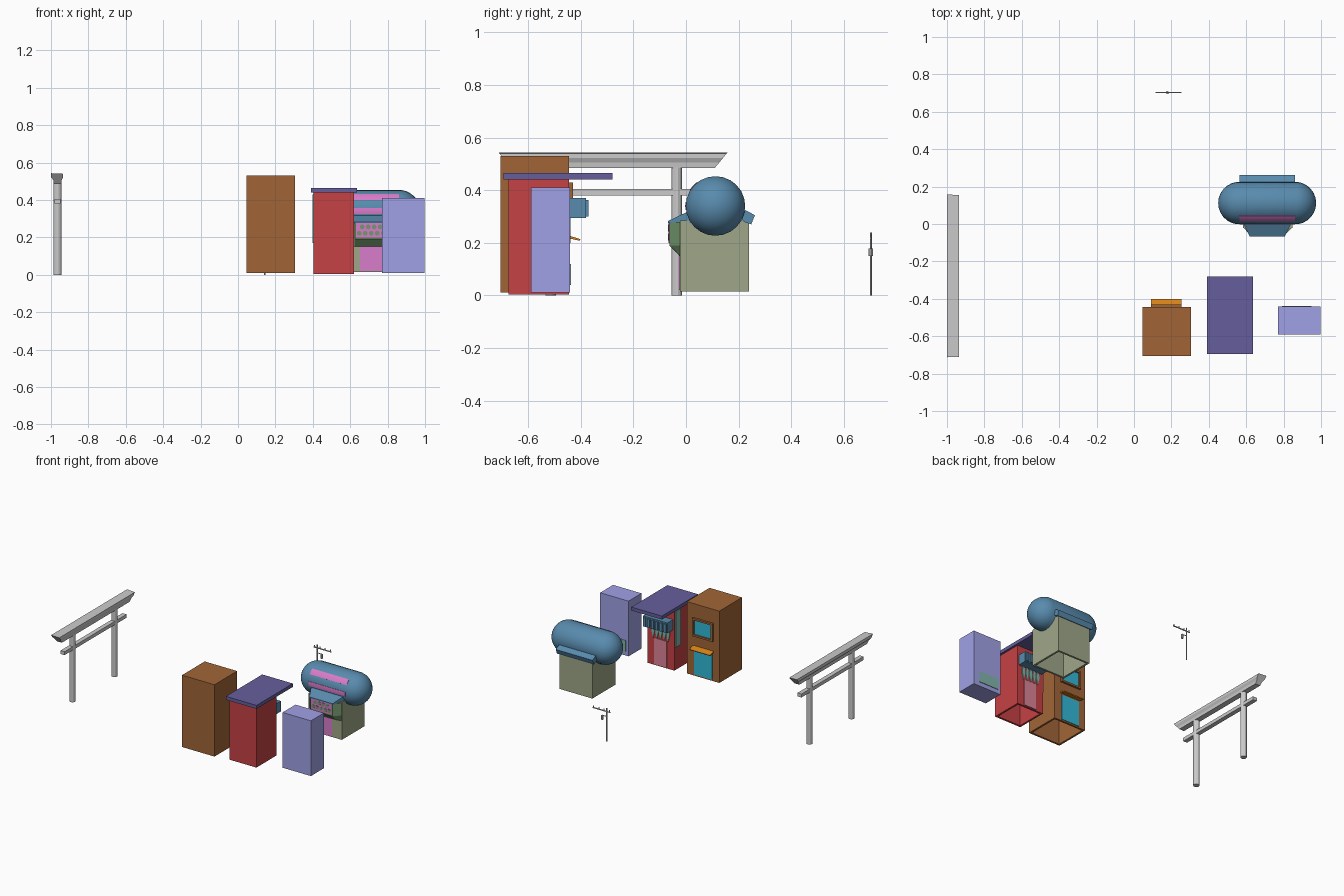
import bpy, bmesh, math
from mathutils import Matrix

if "Cube" in bpy.data.objects:
    bpy.data.objects.remove(bpy.data.objects["Cube"])


def material(name, r, g, b):
    m = bpy.data.materials.new(name)
    m.diffuse_color = [(c / 255) ** 2.2 for c in (r, g, b)] + [1]
    m.use_nodes = True
    m.node_tree.nodes["Principled BSDF"].inputs["Base Color"].default_value = m.diffuse_color
    return m


BROWN = material("brown", 160, 101, 58)
RED = material("red", 197, 68, 71)
NAVY = material("dark_violet", 101, 95, 154)
LILAC = material("lilac", 160, 160, 230)
SLATE = material("slate_blue", 89, 138, 172)
OLIVE = material("olive", 158, 166, 135)
GREEN = material("green", 115, 150, 110)
TEAL = material("teal", 54, 184, 215)
PINK = material("pink", 215, 123, 200)
ROSE = material("rose", 220, 130, 150)
ORANGE = material("orange", 215, 130, 31)
MINT = material("mint", 130, 180, 170)


def finish(name, bm, mat):
    bmesh.ops.recalc_face_normals(bm, faces=bm.faces)
    me = bpy.data.meshes.new(name)
    bm.to_mesh(me)
    bm.free()
    ob = bpy.data.objects.new(name, me)
    bpy.context.collection.objects.link(ob)
    if mat:
        me.materials.append(mat)
    return ob


def prism(name, pts, axis, a, b, mat=None, deform=None):
    """Extrude a 2D outline along an axis from a to b."""
    place = {"x": lambda u, v, t: (t, u, v), "y": lambda u, v, t: (u, t, v),
             "z": lambda u, v, t: (u, v, t)}[axis]
    bm = bmesh.new()
    lo = [bm.verts.new(place(u, v, a)) for u, v in pts]
    hi = [bm.verts.new(place(u, v, b)) for u, v in pts]
    bm.faces.new(lo)
    bm.faces.new(hi)
    for i in range(len(pts)):
        j = (i + 1) % len(pts)
        bm.faces.new((lo[i], lo[j], hi[j], hi[i]))
    if deform:
        for v in bm.verts:
            deform(v.co)
    return finish(name, bm, mat)


def box(name, x, y, z, mat=None):
    return prism(name, [(x[0], y[0]), (x[1], y[0]), (x[1], y[1]), (x[0], y[1])], "z", *z, mat)


def circle(cx, cy, r, n=8):
    return [(cx + r * math.cos(2 * math.pi * (i + .5) / n),
             cy + r * math.sin(2 * math.pi * (i + .5) / n)) for i in range(n)]


def shell(name, x, y, z, mat, wall=.02):
    """Box hollowed from below."""
    ob = box(name, x, y, z, mat)
    bm = bmesh.new()
    bm.from_mesh(ob.data)
    base = min(bm.faces, key=lambda f: f.calc_center_median().z)
    bmesh.ops.inset_region(bm, faces=[base], thickness=wall)
    top = bmesh.ops.extrude_face_region(bm, geom=[base])
    bmesh.ops.translate(bm, vec=(0, 0, z[1] - z[0] - wall),
                        verts=[g for g in top["geom"] if isinstance(g, bmesh.types.BMVert)])
    if base.is_valid:
        bmesh.ops.delete(bm, geom=[base], context="FACES")
    bmesh.ops.recalc_face_normals(bm, faces=bm.faces)
    bm.to_mesh(ob.data)
    bm.free()


def frame(name, x, y, z, w, mat):
    box(name + "_left", (x[0], x[0] + w), y, z, mat)
    box(name + "_right", (x[1] - w, x[1]), y, z, mat)
    box(name + "_top", (x[0] + w, x[1] - w), y, (z[1] - w, z[1]), mat)
    box(name + "_bottom", (x[0] + w, x[1] - w), y, (z[0], z[0] + w), mat)


# Gate: two round posts, a tie beam and a flared top beam
GX, GY = -.965, -.275
for i, s in enumerate((-1, 1)):
    prism(f"gate_post_{i}", circle(GX, GY + s * .24, .021, 12), "z", 0, .49)
box("gate_tie_beam", (GX - .016, GX + .016), (-.63, .08), (.38, .405))


def flare(co):
    co.y += math.copysign(.045 * (co.z - .485) / .055, co.y - GY)


prism("gate_top_beam", [(GX - .02, .485), (GX + .02, .485), (GX + .022, .505), (GX + .03, .522),
                        (GX + .03, .54), (GX - .034, .543), (GX - .034, .522), (GX - .022, .505)],
      "y", -.665, .11, None, flare)

# Brown shop, its face towards the back
shell("brown_shop_walls", (.045, .305), (-.705, -.445), (.01, .53), BROWN)
frame("shop_window_frame", (.09, .255), (-.447, -.43), (.30, .43), .013, BROWN)
box("shop_window_glass", (.103, .242), (-.447, -.441), (.313, .417), TEAL)
box("shop_door", (.1, .245), (-.447, -.441), (.02, .205), TEAL)
prism("shop_awning", [(-.447, .217), (-.405, .208), (-.402, .214), (-.447, .228)],
      "x", .09, .255, ORANGE)

# Red shop with overhanging roof and balcony
shell("red_shop_walls", (.405, .62), (-.675, -.445), (.003, .445), RED)
box("red_shop_roof", (.39, .635), (-.695, -.28), (.44, .465), NAVY)
box("balcony", (.415, .61), (-.447, -.38), (.295, .37), SLATE)
for i in range(6):
    x = .42 + i * .033
    box(f"balcony_slat_{i}", (x, x + .018), (-.381, -.37), (.30, .362), SLATE)
for i in range(5):
    x = .452 + i * .03
    prism(f"hanging_pennant_{i}", [(x - .014, .255), (x, .2), (x + .014, .255), (x + .005, .297), (x - .005, .297)],
          "y", -.447, -.439, MINT)
box("red_shop_door", (.465, .565), (-.447, -.441), (.01, .2), ROSE)
box("side_sign", (.397, .406), (-.51, -.45), (.17, .43), MINT)

# Vending cabinet with a pick-up slot
box("vending_cabinet", (.77, .997), (-.59, -.442), (.01, .41), LILAC)
box("vending_slot", (.79, .95), (-.443, -.438), (.04, .12), MINT)

# Kiosk with capsule roof
CX, CY, CZ, R = .712, .112, .34, .113
shell("kiosk_walls", (.582, .847), (-.022, .24), (.015, .285), OLIVE)
bm = bmesh.new()
bmesh.ops.create_uvsphere(bm, u_segments=24, v_segments=13, radius=R + .001,
                          matrix=Matrix.Rotation(math.pi / 2, 4, "Y"))
for v in bm.verts:
    v.co.x += math.copysign(.148, v.co.x)
    v.co += Matrix.Translation((CX, CY, CZ)).translation
capsule = finish("capsule_roof", bm, SLATE)
capsule.select_set(True)
bpy.context.view_layer.objects.active = capsule
bpy.ops.object.shade_smooth_by_angle(angle=math.radians(35))

# Pink stripes curved around the capsule
for i, (a0, a1) in enumerate(((-8, 8), (32, 53))):
    angles = [math.radians(a0 + (a1 - a0) * k / 4) for k in range(5)]
    arc = [(CY - r * math.cos(a), CZ + r * math.sin(a))
           for r, seq in ((R + .002, angles), (R - .008, angles[::-1])) for a in seq]
    prism(f"roof_stripe_{i}", arc, "x", .565, .86, PINK)


# Awnings, the front one narrowing outwards
def narrow(co):
    if co.y < -.05:
        co.x = CX + (co.x - CX) * .68


prism("back_awning", [(.2, .30), (.225, .325), (.262, .305), (.248, .27), (.22, .28)],
      "x", .565, .86, SLATE)
prism("front_awning", [(.02, .325), (-.068, .283), (-.068, .276), (.02, .276)],
      "x", .575, .85, SLATE, narrow)

# Bay front: upright above, sloping back below
BAY = [(.585, -.02), (.845, -.02), (.80, -.063), (.625, -.063)]


def slope(co):
    if co.z < .16 and co.y < -.03:
        co.y = -.025


prism("bay_upper", BAY, "z", .19, .28, GREEN)
prism("bay_lower", BAY, "z", .15, .19, GREEN, slope)
box("bay_panel", (.63, .795), (-.066, -.062), (.2, .278), PINK)
for i in range(2):
    for j in range(5 - i):
        prism(f"bay_dot_{i}_{j}", circle(.648 + (j + i / 2) * .032, .222 + i * .034, .013, 10),
              "y", -.068, -.065, GREEN)
box("kiosk_door", (.652, .77), (-.027, -.021), (.02, .15), PINK)

# Utility pole with cross-arm, insulators and transformer
PY = .703
prism("utility_pole", circle(.143, PY, .004), "z", 0, .24)
box("pole_cross_arm", (.115, .255), (PY - .003, PY + .003), (.213, .219))
for i in range(4):
    prism(f"insulator_{i}", circle(.12 + i * .043, PY, .0035, 6), "z", .218, .23)
box("transformer_arm", (.143, .18), (PY - .002, PY + .002), (.178, .182))
prism("transformer", circle(.178, PY, .009), "z", .15, .178)
